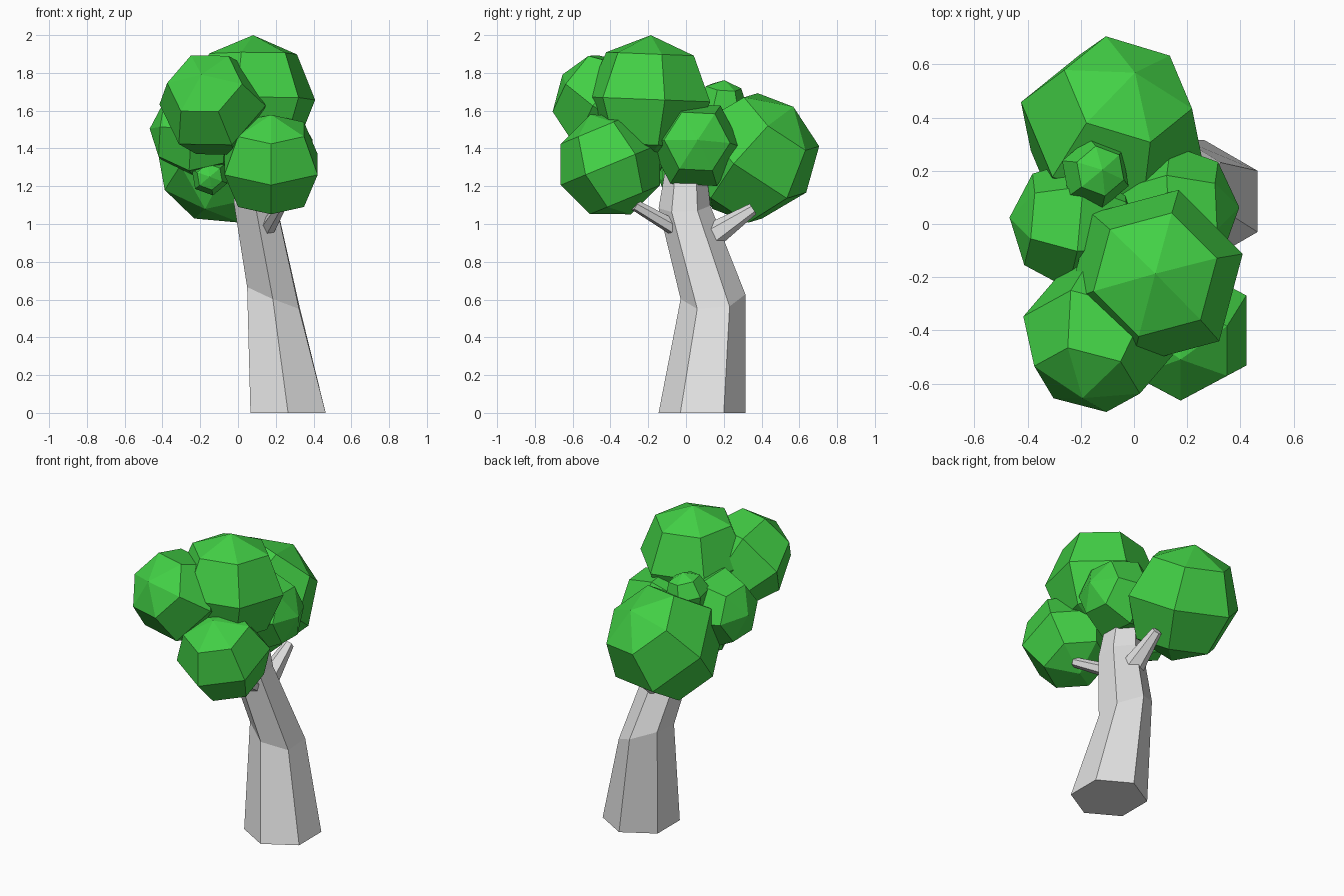
import bpy, bmesh, math
from mathutils import Vector, Quaternion

cube = bpy.data.objects.get("Cube")
if cube:
    bpy.data.objects.remove(cube, do_unlink=True)

UP = Vector((0, 0, 1))


def material(name, color):
    m = bpy.data.materials.new(name)
    m.use_nodes = True
    m.diffuse_color = color
    bsdf = next(n for n in m.node_tree.nodes if n.type == 'BSDF_PRINCIPLED')
    bsdf.inputs["Base Color"].default_value = color
    return m


bark = material("pale grey bark", (0.77, 0.77, 0.77, 1))
leaf = material("leaf green", (0.055, 0.63, 0.06, 1))


def finish(name, bm, mat):
    bmesh.ops.recalc_face_normals(bm, faces=bm.faces)
    mesh = bpy.data.meshes.new(name)
    bm.to_mesh(mesh)
    bm.free()
    mesh.materials.append(mat)
    obj = bpy.data.objects.new(name, mesh)
    bpy.context.scene.collection.objects.link(obj)


def limb(name, rings):
    """Six-sided limb through rings of (centre, radius, facing direction)."""
    bm = bmesh.new()
    loops = []
    for centre, radius, facing in rings:
        turn = UP.rotation_difference(Vector(facing))
        loop = []
        for i in range(6):
            a = math.radians(30 + 60 * i)
            offset = Vector((math.cos(a), math.sin(a), 0)) * radius
            loop.append(bm.verts.new(Vector(centre) + turn @ offset))
        loops.append(loop)
    for low, high in zip(loops, loops[1:]):
        for i in range(6):
            j = (i + 1) % 6
            bm.faces.new((low[i], low[j], high[j], high[i]))
    bm.faces.new(loops[0][::-1])
    bm.faces.new(loops[-1])
    finish(name, bm, bark)


def foliage(name, centre, radius, pole, spin):
    """Faceted ball with its pole turned to face a given direction."""
    bm = bmesh.new()
    bmesh.ops.create_uvsphere(bm, u_segments=6, v_segments=4, radius=radius)
    turn = UP.rotation_difference(Vector(pole)) @ Quaternion(UP, math.radians(spin))
    for v in bm.verts:
        v.co = turn @ v.co + Vector(centre)
    finish(name, bm, leaf)


# Trunk, bending at knee height and leaning to one side
limb("trunk", [
    ((0.265, 0.085, 0), 0.23, (0, 0, 1)),
    ((0.187, 0.143, 0.615), 0.172, (0.42, -0.08, 1)),
    ((0.095, -0.008, 1.09), 0.137, (0.2, -0.05, 1)),
    ((0.075, 0, 1.35), 0.1, (0, 0, 1)),
])

# Two short branches
for name, start, end, r0, r1 in (
    ("front_branch", (0.14, -0.01, 0.95), (0.23, -0.27, 1.1), 0.045, 0.03),
    ("back_branch", (0.12, 0.08, 0.9), (0.12, 0.355, 1.08), 0.078, 0.032),
):
    along = Vector(end) - Vector(start)
    limb(name, [(start, r0, along), (end, r1, along)])

# Foliage clumps: centre, radius, pole direction, spin
for name, centre, radius, pole, spin in (
    ("top_foliage", (0.08, -0.2, 1.66), 0.34, (0, 0.04, 1), -15),
    ("upper_front_foliage", (-0.135, -0.42, 1.63), 0.29, (-0.2, -0.8, 0.55), 15),
    ("lower_front_foliage", (0.175, -0.4, 1.315), 0.285, (0, -0.38, 0.92), 0),
    ("back_foliage", (-0.085, 0.355, 1.35), 0.356, (0.25, 0.6, 0.76), 15),
    ("side_foliage", (-0.225, 0, 1.48), 0.245, (-1, 0.1, 0.1), 0),
    ("centre_foliage", (0.15, 0.05, 1.42), 0.247, (1, 0.05, 0.1), 0),
    ("small_upper_foliage", (-0.145, 0.19, 1.63), 0.135, (0.2, 0.1, 1), 10),
    ("small_lower_foliage", (-0.15, -0.05, 1.25), 0.1, (0, -1, 0), 10),
):
    foliage(name, centre, radius, pole, spin)
